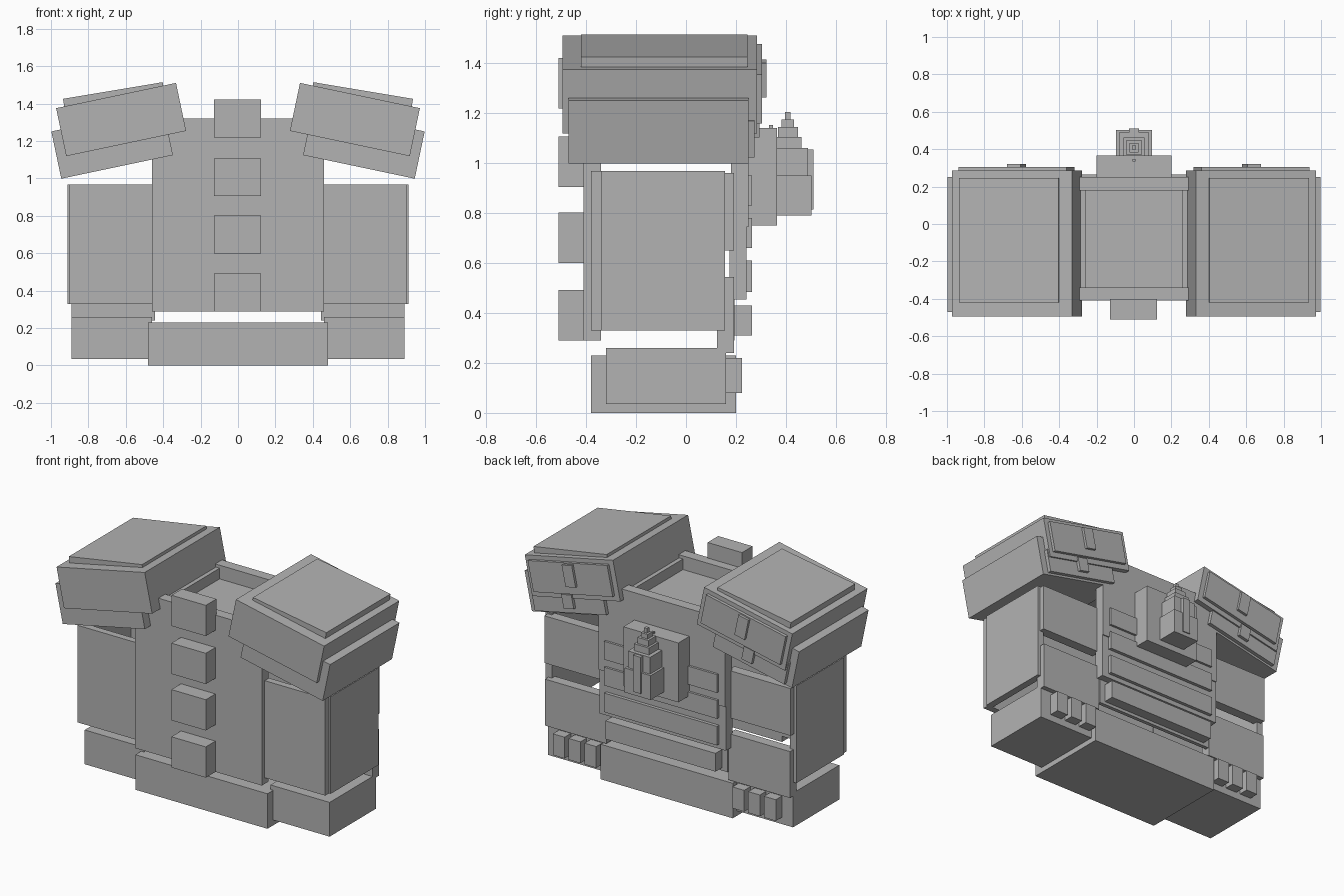
import bpy, math
from mathutils import Matrix, Vector

if "Cube" in bpy.data.objects:
    bpy.data.objects.remove(bpy.data.objects["Cube"])

grey = bpy.data.materials.new("armour grey")
grey.diffuse_color = (0.45, 0.45, 0.45, 1)
grey.use_nodes = True
grey.node_tree.nodes["Principled BSDF"].inputs["Base Color"].default_value = grey.diffuse_color


def box(name, x, y, z, tilt=0.0):
    """Box from (min, max) ranges, optionally tilted about the y axis through its centre."""
    c = Vector([(r[0] + r[1]) / 2 for r in (x, y, z)])
    h = [(r[1] - r[0]) / 2 for r in (x, y, z)]
    rot = Matrix.Rotation(math.radians(tilt), 3, 'Y')
    verts = [c + rot @ Vector((sx * h[0], sy * h[1], sz * h[2]))
             for sx in (-1, 1) for sy in (-1, 1) for sz in (-1, 1)]
    faces = [(0, 1, 3, 2), (4, 6, 7, 5), (0, 4, 5, 1), (2, 3, 7, 6), (0, 2, 6, 4), (1, 5, 7, 3)]
    mesh = bpy.data.meshes.new(name)
    mesh.from_pydata(verts, [], faces)
    mesh.materials.append(grey)
    ob = bpy.data.objects.new(name, mesh)
    bpy.context.collection.objects.link(ob)
    return ob


def pair(name, x, y, z, tilt=0.0):
    """The same box on both sides of the body."""
    box(name + "_right", x, y, z, tilt)
    box(name + "_left", (-x[1], -x[0]), y, z, -tilt)


def tilted(name, centre, size, y, tilt):
    cx, cz = centre
    w, h = size[0] / 2, size[1] / 2
    pair(name, (cx - w, cx + w), y, (cz - h, cz + h), tilt)


# Belt, hip boxes and rear pouches
box("belt", (-.48, .48), (-.38, .20), (0, .23))
pair("hip_box", (.46, .89), (-.32, .16), (.035, .26))
for i in range(3):
    x = .495 + i * .115
    pair(f"pouch_{i}", (x, x + .085), (.15, .225), (.08, .22))

# Chest plate with a column of blocks
box("chest_plate", (-.46, .46), (-.41, -.34), (.29, 1.32))
for i, z in enumerate((.29, .60, .905, 1.22)):
    box(f"chest_block_{i}", (-.127, .123), (-.51, -.40), (z, z + .202))

# Neck floor and shoulder straps joining front and back
box("neck_floor", (-.27, .27), (-.35, .19), (1.13, 1.23))
pair("shoulder_strap", (.26, .46), (-.345, .185), (1.13, 1.30))

# Back plates with horizontal ribs
box("back_plate_upper", (-.46, .46), (.18, .25), (.745, 1.32))
box("back_plate_middle", (-.46, .46), (.175, .243), (.455, .745))
box("back_plate_lower", (-.44, .44), (.17, .195), (.29, .46))
box("back_rib_low", (-.40, .40), (.185, .265), (.31, .43))
box("back_rib_middle", (-.41, .41), (.23, .265), (.485, .61))
box("back_rib_high", (-.41, .41), (.23, .265), (.66, .78))
pair("back_rib_short", (.17, .41), (.24, .265), (.83, .95))

# Hollow flank panels
pair("flank_front", (.44, .90), (-.38, -.335), (.33, .968))
pair("flank_side", (.865, .912), (-.34, .157), (.33, .968))
pair("flank_back_upper", (.44, .895), (.125, .192), (.65, .96))
pair("flank_back_lower", (.445, .89), (.125, .192), (.24, .545))

# Backpack with a stepped tower
box("backpack", (-.20, .20), (.245, .365), (.75, 1.14))
tiers = ((.095, .79, .95), (.08, .95, 1.06), (.055, 1.06, 1.105),
         (.04, 1.105, 1.145), (.025, 1.145, 1.175), (.011, 1.175, 1.205))
for i, (r, lo, hi) in enumerate(tiers):
    box(f"tower_tier_{i}", (-r, r), (.408 - r, .408 + r), (lo, hi))
box("tower_buttress", (-.028, .028), (.42, .51), (.815, 1.055))
box("backpack_peg", (-.008, .008), (.333, .348), (1.13, 1.153))

# Tilted shoulder pads: main slab, lower slab, cap and rear plates
tilted("pad_main", (.625, 1.315), (.655, .262), (-.495, .285), 11.9)
tilted("pad_lower", (.673, 1.188), (.61, .258), (-.47, .25), 11.9)
tilted("pad_cap", (.665, 1.443), (.54, .055), (-.42, .247), 9.5)
tilted("pad_rear_plate", (.628, 1.318), (.59, .20), (.28, .305), 11.9)
tilted("pad_rear_ridge", (.628, 1.34), (.075, .14), (.30, .322), 11.9)
tilted("pad_lower_plate", (.662, 1.15), (.53, .15), (.245, .275), 11.9)
tilted("pad_lower_ridge", (.655, 1.155), (.075, .09), (.27, .295), 11.9)
